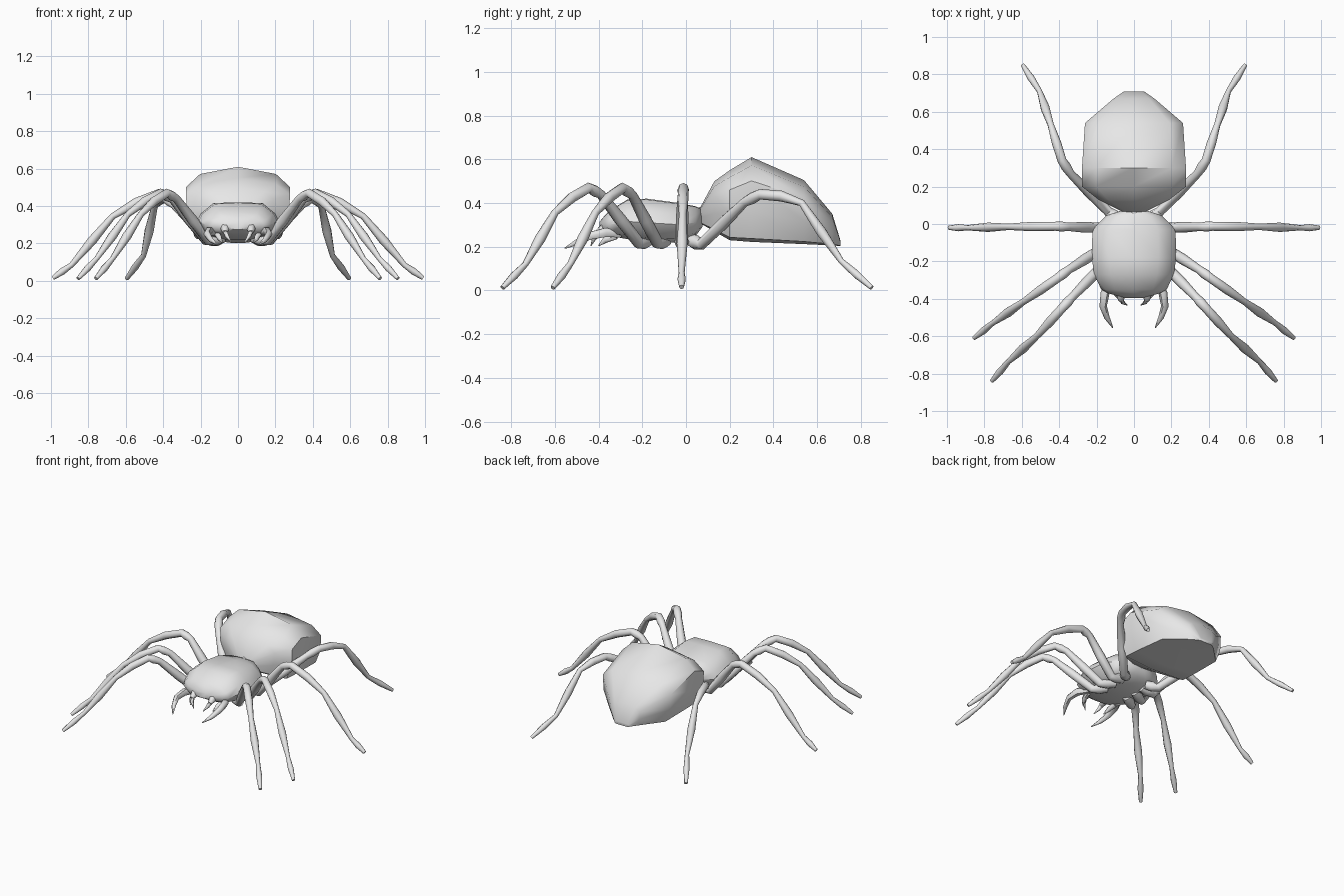
import bpy, bmesh, math
from mathutils import Vector

if "Cube" in bpy.data.objects:
    bpy.data.objects.remove(bpy.data.objects["Cube"])

grey = bpy.data.materials.new("light_grey")
grey.diffuse_color = (0.8, 0.8, 0.8, 1)
grey.use_nodes = True
grey.node_tree.nodes["Principled BSDF"].inputs["Base Color"].default_value = grey.diffuse_color


def skin(name, rings, angle):
    """Join equal rings of points into a closed, smooth-shaded solid."""
    bm = bmesh.new()
    loops = [[bm.verts.new(p) for p in ring] for ring in rings]
    n = len(loops[0])
    for a, b in zip(loops, loops[1:]):
        for i in range(n):
            j = (i + 1) % n
            bm.faces.new((a[i], a[j], b[j], b[i]))
    bm.faces.new(loops[0])
    bm.faces.new(loops[-1])
    bmesh.ops.recalc_face_normals(bm, faces=bm.faces)
    me = bpy.data.meshes.new(name)
    bm.to_mesh(me)
    bm.free()
    me.materials.append(grey)
    ob = bpy.data.objects.new(name, me)
    bpy.context.collection.objects.link(ob)
    bpy.ops.object.select_all(action='DESELECT')
    ob.select_set(True)
    bpy.context.view_layer.objects.active = ob
    bpy.ops.object.shade_smooth_by_angle(angle=math.radians(angle))
    return ob


def body(name, section, stations):
    """Sweep a mirrored half section along y; stations are (y, half width, top, bottom)."""
    full = section + [(-x, t) for x, t in reversed(section) if x > 0]
    rings = [[(x * w, y, zb + t * (zt - zb)) for x, t in full]
             for y, w, zt, zb in stations]
    return skin(name, rings, 48)


def tube(name, points, radii, sides=8):
    """Round tube through points with a radius at each one."""
    pts = [Vector(p) for p in points]
    span = pts[-1] - pts[0]
    side = Vector((-span.y, span.x, 0)).normalized()
    rings = []
    for i, p in enumerate(pts):
        t = (pts[min(i + 1, len(pts) - 1)] - pts[max(i - 1, 0)]).normalized()
        u = (side - t * side.dot(t)).normalized()
        v = t.cross(u)
        rings.append([p + radii[i] * (u * math.cos(a) + v * math.sin(a))
                      for a in (k * math.tau / sides for k in range(sides))])
    return skin(name, rings, 60)


# Abdomen
body("abdomen",
     [(0, 1), (.73, .9), (1, .72), (.98, .36), (.84, .04), (0, 0)],
     [(.06, .05, .37, .31), (.13, .19, .50, .27), (.20, .278, .55, .23),
      (.30, .278, .61, .222), (.54, .262, .505, .212),
      (.67, .11, .35, .206), (.708, .055, .225, .203)])

# Head and thorax
body("head_thorax",
     [(0, 1), (.58, .98), (.88, .7), (1, .45), (.8, .1), (.4, 0), (0, 0)],
     [(.075, .06, .37, .29), (.045, .15, .385, .25), (-.03, .222, .40, .22),
      (-.18, .226, .42, .22), (-.27, .213, .415, .235), (-.35, .175, .365, .25),
      (-.37, .14, .345, .26), (-.395, .05, .315, .275)])

# Waist
tube("waist", [(0, -.02, .33), (0, .06, .34), (0, .16, .35)], [.05, .04, .06])

# Legs: joints from hip to foot
legs = {
    "front_leg": [(.08, -.17, .23), (.16, -.215, .215), (.33, -.39, .44),
                  (.38, -.445, .47), (.52, -.60, .355), (.67, -.735, .12), (.76, -.84, .012)],
    "second_leg": [(.08, -.09, .23), (.17, -.13, .215), (.35, -.245, .435),
                   (.41, -.29, .47), (.59, -.415, .355), (.755, -.53, .12), (.855, -.61, .012)],
    "third_leg": [(.08, -.02, .23), (.17, -.02, .215), (.355, -.015, .445),
                  (.42, -.012, .468), (.67, -.015, .345), (.89, -.02, .085), (.99, -.02, .015)],
    "rear_leg": [(.08, .02, .23), (.14, .07, .21), (.34, .27, .405),
                 (.385, .34, .44), (.445, .53, .40), (.505, .71, .135), (.595, .85, .012)],
}
joint_r = [.028, .026, .022, .024, .017, .014, .011]
bulge_r = [.034, .029, .027, .025, .025, .019]
for name, joints in legs.items():
    for tag, s in (("right", 1), ("left", -1)):
        j = [Vector((s * x, y, z)) for x, y, z in joints]
        pts, radii = [], []
        for i in range(len(j) - 1):
            pts += [j[i], j[i].lerp(j[i + 1], .5)]
            radii += [joint_r[i], bulge_r[i]]
        # Slight arch in the shin
        pts[7] += Vector((0, 0, .012))
        tube(f"{name}_{tag}", pts + [j[-1]], radii + [joint_r[-1]])

# Feelers and fangs at the mouth
for tag, s in (("right", 1), ("left", -1)):
    tube("feeler_" + tag,
         [(s * x, y, z) for x, y, z in [(.12, -.30, .26), (.155, -.37, .265),
                                        (.165, -.44, .25), (.145, -.50, .22), (.113, -.555, .193)]],
         [.02, .024, .02, .015, .003], 6)
    tube("fang_base_" + tag,
         [(s * .06, -.33, .29), (s * .07, -.38, .28), (s * .07, -.41, .26)],
         [.025, .025, .014], 6)
    tube("fang_" + tag,
         [(s * .07, -.395, .27), (s * .06, -.42, .24), (s * .035, -.435, .205)],
         [.014, .011, .002], 6)
    tube("lower_jaw_" + tag,
         [(s * .11, -.32, .25), (s * .10, -.37, .23), (s * .085, -.40, .205)],
         [.018, .015, .003], 6)
